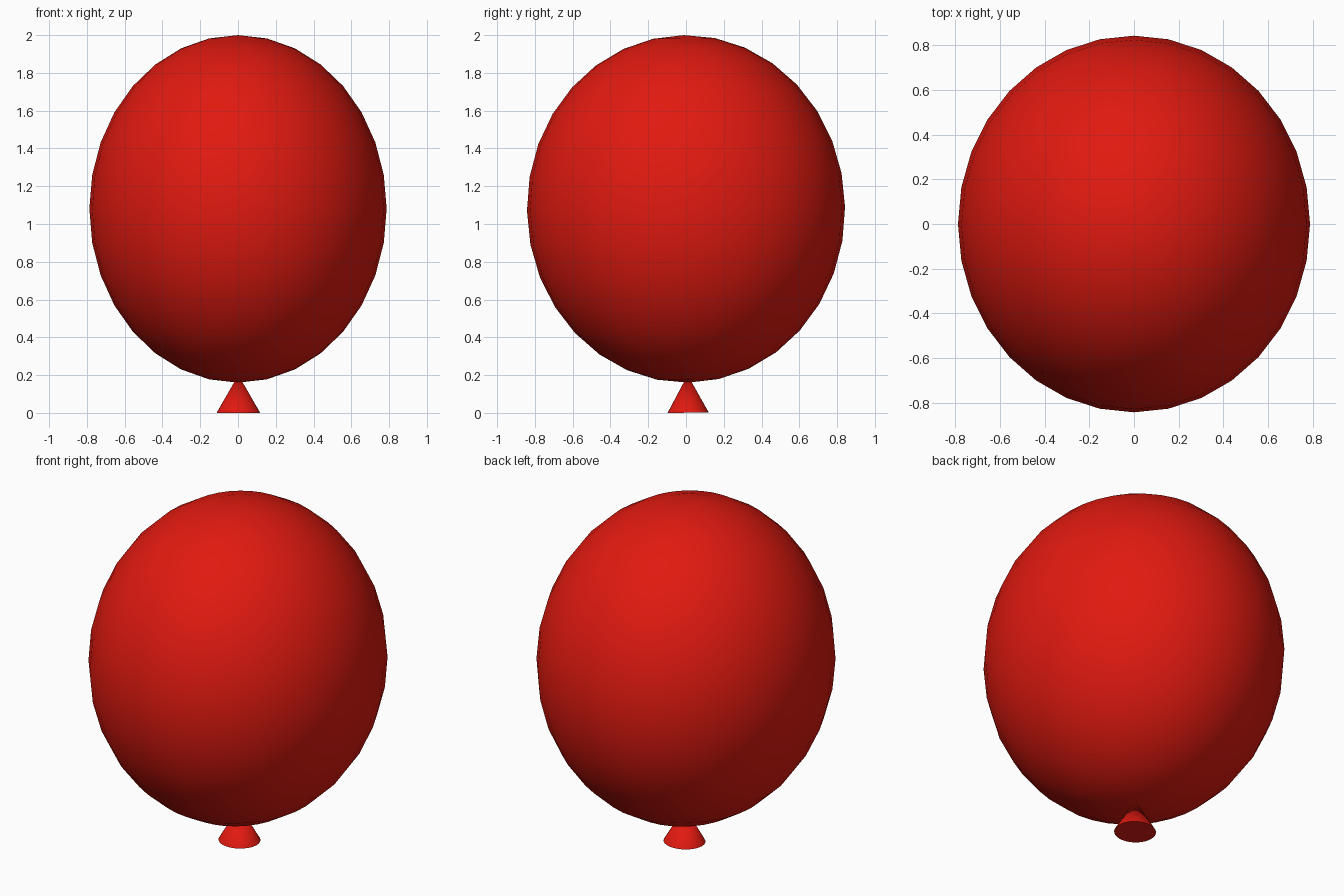
import bpy
from math import radians

if "Cube" in bpy.data.objects:
    bpy.data.objects.remove(bpy.data.objects["Cube"])

TILT = radians(0.7)

red = bpy.data.materials.new("red_rubber")
red.diffuse_color = (0.75, 0.01, 0.005, 1)
red.use_nodes = True
red.node_tree.nodes["Principled BSDF"].inputs["Base Color"].default_value = red.diffuse_color


def finish(name, scale):
    ob = bpy.context.object
    ob.name = name
    ob.scale = scale
    ob.rotation_euler.x = TILT
    ob.data.materials.append(red)
    bpy.ops.object.transform_apply(location=False, rotation=True, scale=True)
    bpy.ops.object.shade_smooth_by_angle(angle=radians(40))


# Inflated body: slightly flattened egg-like ellipsoid
bpy.ops.mesh.primitive_uv_sphere_add(segments=32, ring_count=16, radius=1,
                                     location=(0, 0, 1.08))
finish("balloon_body", (0.787, 0.842, 0.92))

# Flared knot, its tip tucked into the body
bpy.ops.mesh.primitive_cone_add(vertices=32, radius1=1, radius2=0, depth=0.2,
                                end_fill_type='NGON', location=(0.002, 0.01, 0.101))
finish("balloon_knot", (0.115, 0.109, 1))
